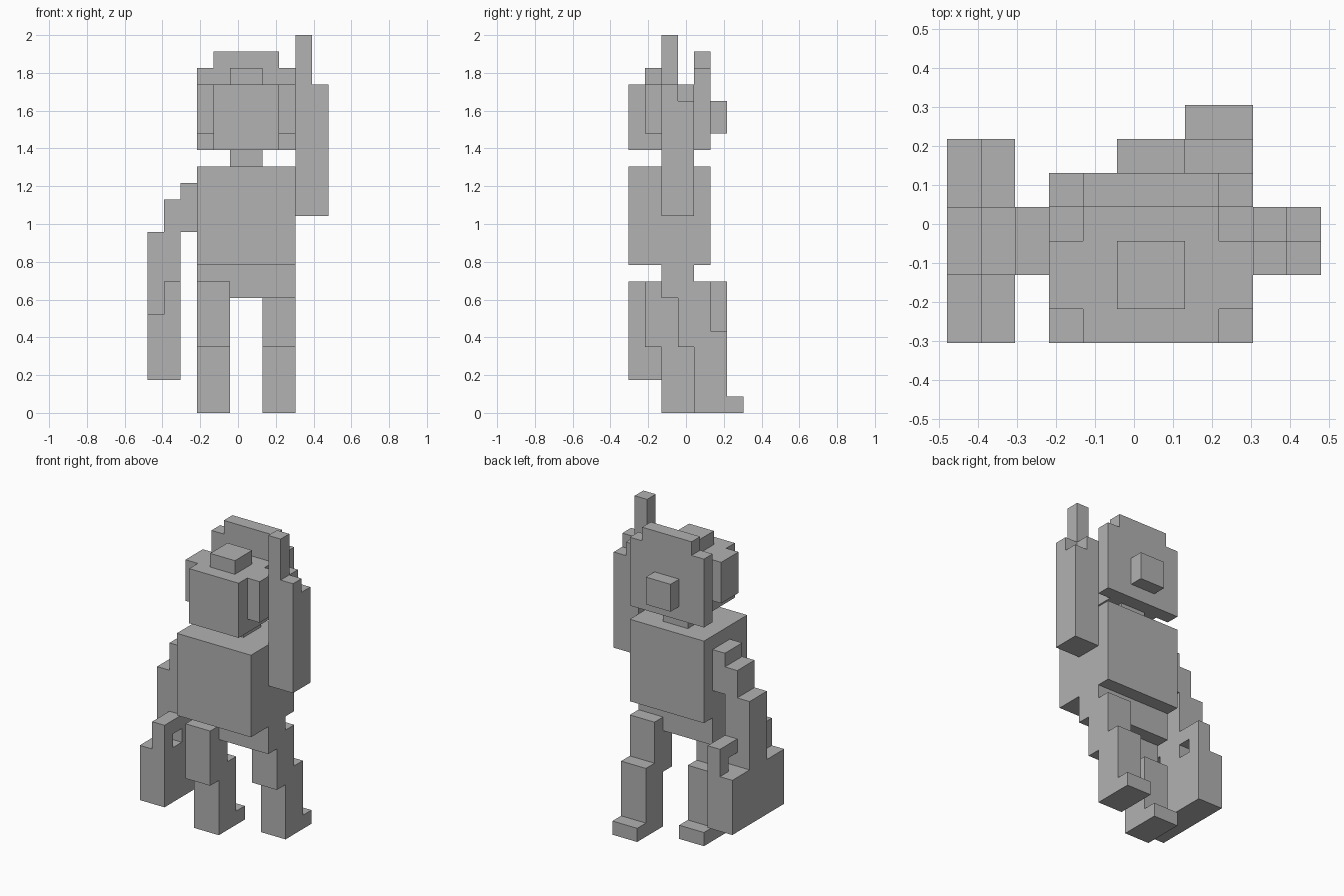
import bpy
import bmesh
from mathutils import Matrix, Vector

cube = bpy.data.objects.get("Cube")
if cube:
    bpy.data.objects.remove(cube, do_unlink=True)

# Block grid: 11 wide, 7 deep, 23 tall
UNIT = 2 / 23
ORIGIN = Vector((5.5, 3.5, 0))

grey = bpy.data.materials.new("plain grey")
grey.use_nodes = True
GREY = (0.445, 0.445, 0.445, 1)
grey.diffuse_color = GREY
grey.node_tree.nodes["Principled BSDF"].inputs["Base Color"].default_value = GREY


def part(name, *boxes):
    """One object from boxes given as (x range, y range, z range) in grid units."""
    bm = bmesh.new()
    for spans in boxes:
        low = Vector([s[0] for s in spans])
        high = Vector([s[1] for s in spans])
        centre = ((low + high) / 2 - ORIGIN) * UNIT
        size = (high - low) * UNIT
        bmesh.ops.create_cube(bm, size=1, matrix=Matrix.Translation(centre) @ Matrix.Diagonal((*size, 1)))
    mesh = bpy.data.meshes.new(name)
    bm.to_mesh(mesh)
    bm.free()
    mesh.materials.append(grey)
    obj = bpy.data.objects.new(name, mesh)
    bpy.context.collection.objects.link(obj)
    return obj


# Body
part("torso", ((3, 9), (0, 5), (9, 15)))
part("pelvis", ((3, 9), (2, 4), (7, 9)))
part("neck", ((5, 7), (2, 4), (15, 16)))

# Head with a stepped plate behind it
part("head", ((4, 8), (0, 4), (16, 20)))
part("head_top_knob", ((5, 7), (1, 3), (20, 21)))
for side, x in (("right", 3), ("left", 8)):
    part(side + "_ear", ((x, x + 1), (1, 3), (17, 20)))
part("head_back_plate", ((3, 9), (4, 5), (16, 21)), ((4, 8), (4, 5), (21, 22)))
part("head_back_knob", ((5, 7), (5, 6), (17, 19)))

# Legs: the same shape, the left one set further back
for side, x, y in (("right", 3, 1), ("left", 7, 3)):
    span = (x, x + 2)
    part(side + "_thigh", (span, (y, y + 2), (4, 8)))
    part(side + "_shin", (span, (y + 1, y + 3), (0, 4)),
         (span, (y + 2, y + 3), (4, 5)))
    part(side + "_foot", (span, (y + 3, y + 4), (0, 1)))

# Raised left arm with a pointing finger
part("left_arm", ((9, 11), (2, 4), (12, 19)),
     ((9, 11), (2, 3), (19, 20)), ((9, 10), (3, 4), (19, 20)))
part("left_finger", ((9, 10), (2, 3), (20, 23)))

# Lowered right arm, stepping out from the shoulder
part("right_shoulder", ((2, 3), (2, 4), (11, 14)), ((1, 2), (2, 4), (11, 13)))
part("right_arm", ((0, 2), (2, 4), (6, 11)))

# Carried case with a handle either side of the hand
part("case", ((0, 2), (0, 6), (2, 6)))
for name, post, bar in (("front", (0, 1), (0, 2)), ("back", (5, 6), (4, 6))):
    part("case_handle_" + name, ((1, 2), post, (6, 7)), ((1, 2), bar, (7, 8)))
